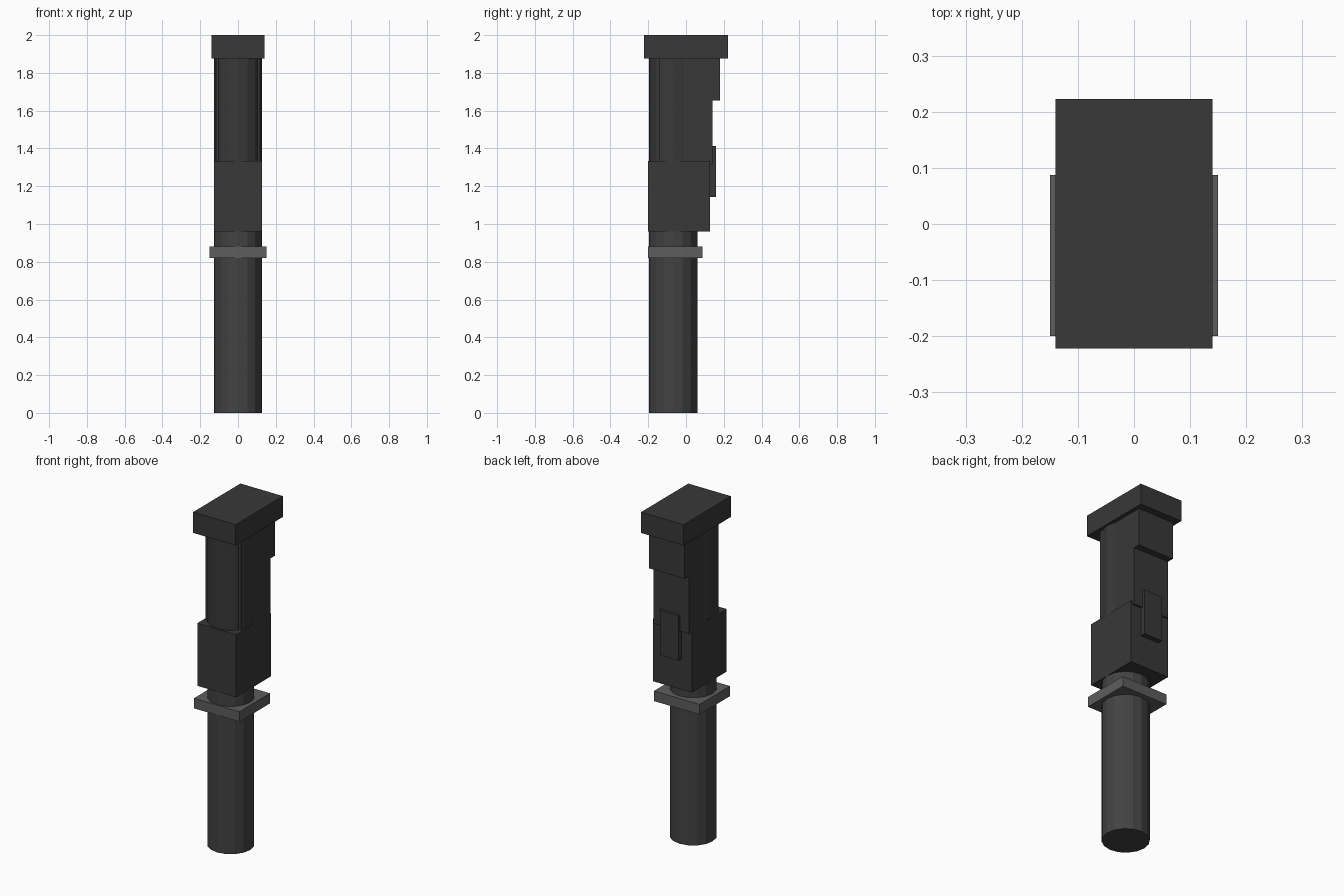
import bpy

if "Cube" in bpy.data.objects:
    bpy.data.objects.remove(bpy.data.objects["Cube"])

def material(name, v):
    m = bpy.data.materials.new(name)
    m.diffuse_color = (v, v, v, 1)
    m.use_nodes = True
    m.node_tree.nodes["Principled BSDF"].inputs["Base Color"].default_value = m.diffuse_color
    return m

BODY = material("dark_body", 0.04)
GRIP = material("dark_grip", 0.055)
RING = material("grey_ring", 0.11)

def box(name, x, y, z, mat):
    """Box symmetric in x (half width x), with y and z ranges."""
    bpy.ops.mesh.primitive_cube_add(size=1, location=(0, sum(y) / 2, sum(z) / 2))
    o = bpy.context.object
    o.name = name
    o.scale = (2 * x, y[1] - y[0], z[1] - z[0])
    bpy.ops.object.transform_apply(location=False, rotation=False, scale=True)
    o.data.materials.append(mat)

def tube(name, r, y, z, mat):
    bpy.ops.mesh.primitive_cylinder_add(vertices=16, radius=r, depth=z[1] - z[0],
                                        location=(0, y, sum(z) / 2))
    o = bpy.context.object
    o.name = name
    o.data.materials.append(mat)

# Round handle and the flat collar around it
tube("handle", 0.128, -0.068, (0, 0.97), GRIP)
box("collar", 0.15, (-0.2, 0.087), (0.82, 0.88), RING)

# Square middle housing
box("middle_housing", 0.128, (-0.2, 0.128), (0.96, 1.333), BODY)

# Upper body: round front set into a boxy back
tube("upper_barrel", 0.128, -0.068, (1.32, 1.88), BODY)
box("upper_body", 0.117, (-0.14, 0.14), (1.312, 1.88), BODY)

# Back details
box("back_block", 0.117, (0.1, 0.18), (1.655, 1.88), BODY)
box("back_switch", 0.06, (0.12, 0.158), (1.143, 1.412), BODY)

# Head plate
box("head_cap", 0.14, (-0.222, 0.223), (1.876, 2.0), BODY)
